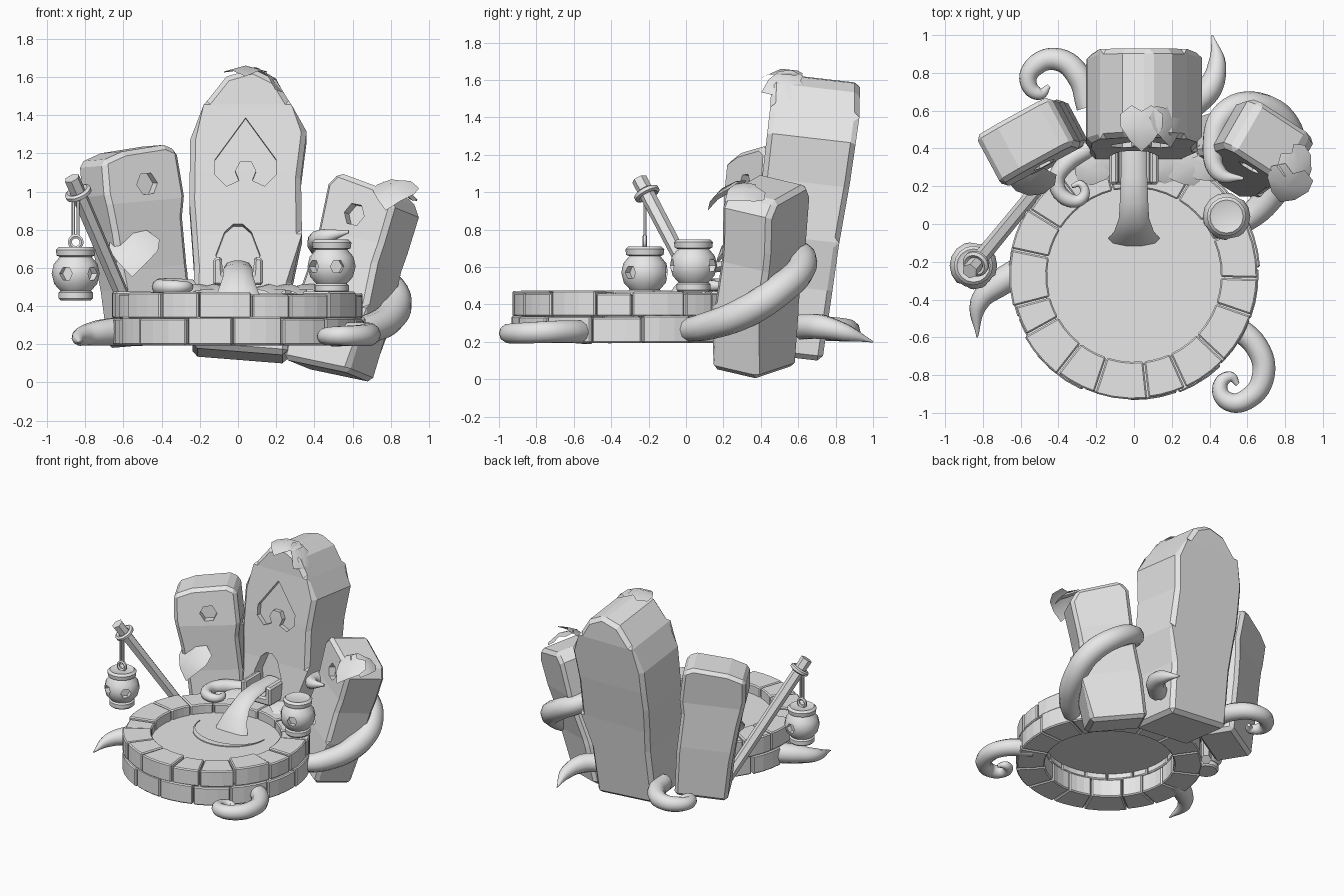
import bpy, bmesh, math, random
from mathutils import Matrix, Vector

if "Cube" in bpy.data.objects:
    bpy.data.objects.remove(bpy.data.objects["Cube"])
random.seed(4)

stone = bpy.data.materials.new("pale_grey")
stone.use_nodes = True
stone.diffuse_color = (0.8, 0.8, 0.8, 1)
stone.node_tree.nodes["Principled BSDF"].inputs["Base Color"].default_value = (0.8, 0.8, 0.8, 1)

BASIN = Vector((0, -0.27, 0))
WATER_Z = 0.40


def place(loc, rx=0, ry=0, rz=0):
    turn = Matrix.Rotation(rz, 4, 'Z') @ Matrix.Rotation(rx, 4, 'X') @ Matrix.Rotation(ry, 4, 'Y')
    return Matrix.Translation(loc) @ turn


def finish(name, bm, matrix=None, smooth=False, closed=True):
    if closed:
        bmesh.ops.recalc_face_normals(bm, faces=bm.faces)
    me = bpy.data.meshes.new(name)
    bm.to_mesh(me)
    bm.free()
    me.materials.append(stone)
    if smooth:
        me.shade_smooth()
        me.set_sharp_from_angle(angle=math.radians(40))
    ob = bpy.data.objects.new(name, me)
    bpy.context.collection.objects.link(ob)
    if matrix:
        ob.matrix_world = matrix
    return ob


def bake(ob, bevel=0, cutters=()):
    """Apply a chamfer and then cut the recesses."""
    if bevel:
        mod = ob.modifiers.new("chamfer", 'BEVEL')
        mod.width, mod.segments, mod.limit_method = bevel, 1, 'ANGLE'
        mod.angle_limit = math.radians(42)
    for c in cutters:
        mod = ob.modifiers.new("recess", 'BOOLEAN')
        mod.operation, mod.object = 'DIFFERENCE', c
    bpy.context.view_layer.update()
    dg = bpy.context.evaluated_depsgraph_get()
    me = bpy.data.meshes.new_from_object(ob.evaluated_get(dg))
    ob.modifiers.clear()
    ob.data = me
    for c in cutters:
        bpy.data.objects.remove(c)


def prism(name, outline, y0, y1, matrix=None, bends=()):
    """Outline in x and z, extruded along y; bends (height, front shift, back shift) move y."""
    bm = bmesh.new()
    face = bm.faces.new([bm.verts.new((x, y0, z)) for x, z in outline])
    new = bmesh.ops.extrude_face_region(bm, geom=[face])["geom"]
    bmesh.ops.translate(bm, vec=(0, y1 - y0, 0), verts=[v for v in new if isinstance(v, bmesh.types.BMVert)])
    for bend in bends[1:-1]:
        bmesh.ops.bisect_plane(bm, geom=bm.verts[:] + bm.edges[:] + bm.faces[:],
                               plane_co=(0, 0, bend[0]), plane_no=(0, 0, 1))
    for v in bm.verts:
        side = 1 if v.co.y < 0 else 2
        for a, b in zip(bends, bends[1:]):
            if a[0] <= v.co.z < b[0]:
                v.co.y += a[side] + (b[side] - a[side]) * (v.co.z - a[0]) / (b[0] - a[0])
                break
    return finish(name, bm, matrix)


def loft(name, rings, matrix=None):
    bm = bmesh.new()
    loops = [[bm.verts.new(p) for p in ring] for ring in rings]
    for a, b in zip(loops, loops[1:]):
        for i in range(len(a)):
            j = (i + 1) % len(a)
            bm.faces.new((a[i], a[j], b[j], b[i]))
    bm.faces.new(loops[0])
    bm.faces.new(loops[-1])
    return finish(name, bm, matrix, smooth=True)


def tube(name, points, radii, cyclic=False, sides=3):
    cu = bpy.data.curves.new(name, 'CURVE')
    cu.dimensions, cu.bevel_depth, cu.bevel_resolution = '3D', 1, sides
    cu.resolution_u, cu.use_fill_caps = 6, True
    sp = cu.splines.new('BEZIER')
    sp.bezier_points.add(len(points) - 1)
    sp.use_cyclic_u = cyclic
    for i, (bp, p) in enumerate(zip(sp.bezier_points, points)):
        bp.co, bp.radius = p, radii[min(i, len(radii) - 1)]
        bp.handle_left_type = bp.handle_right_type = 'AUTO'
    tmp = bpy.data.objects.new(name + "_path", cu)
    bpy.context.collection.objects.link(tmp)
    bpy.context.view_layer.update()
    me = bpy.data.meshes.new_from_object(tmp.evaluated_get(bpy.context.evaluated_depsgraph_get()))
    bpy.data.objects.remove(tmp)
    bm = bmesh.new()
    bm.from_mesh(me)
    return finish(name, bm, smooth=True)


def polygon(n, r, cx=0, cz=0):
    return [(cx + r * math.cos(math.tau * i / n), cz + r * math.sin(math.tau * i / n)) for i in range(n)]


def mirrored(half):
    return half + [(-x, z) for x, z in reversed(half) if x]


# Basin: two courses of wedge bricks
def course(name, count, z0, z1, start, radius):
    bm = bmesh.new()
    cuts = [start + math.tau * (i + random.uniform(-0.2, 0.2)) / count for i in range(count)]
    for a, b in zip(cuts, cuts[1:] + [cuts[0] + math.tau]):
        a, b = a + 0.006, b - 0.006
        outer, top = radius + random.uniform(-0.01, 0.008), z1 + random.uniform(-0.012, 0.006)
        loops = []
        for k in range(4):
            t = a + (b - a) * k / 3
            d = Vector((math.cos(t), math.sin(t), 0))
            loops.append([bm.verts.new(BASIN + d * r + Vector((0, 0, z)))
                          for r, z in ((0.46, z0), (outer, z0), (outer, top), (0.46, top))])
        for p, q in zip(loops, loops[1:]):
            for i in range(4):
                bm.faces.new((p[i], p[i - 1], q[i - 1], q[i]))
        bm.faces.new(loops[0])
        bm.faces.new(loops[-1])
    bake(finish(name, bm), 0.008)


course("lower_bricks", 15, 0.195, 0.338, 0.1, 0.662)
course("upper_bricks", 17, 0.336, 0.47, 0.0, 0.658)
lay = Matrix.Rotation(-math.pi / 2, 4, 'X')
prism("water", polygon(40, 0.48), 0, 0.02, Matrix.Translation(BASIN + Vector((0, 0, WATER_Z))) @ lay)
arc = [math.pi + math.pi * i / 20 for i in range(21)]
crescent = [(0.28 * math.cos(t), 0.28 * math.sin(t)) for t in arc]
crescent += [(0.28 * math.cos(t), 0.23 * math.sin(t)) for t in reversed(arc[1:-1])]
prism("ripple", crescent, 0, 0.008, Matrix.Translation((0, -0.07, WATER_Z + 0.007)) @ lay)

# Tall middle stone with spade recess and spout arch
m = place((0, 0.51, 0.14), rx=-0.115)
outline = [(-0.24, 0.02), (0.26, -0.02), (0.28, 0.36), (0.335, 0.62), (0.33, 0.92), (0.36, 1.16), (0.28, 1.3),
           (0.2, 1.43), (0.08, 1.49), (-0.06, 1.45), (-0.18, 1.3), (-0.25, 1.12), (-0.255, 0.8), (-0.23, 0.45)]
spade = mirrored([(0, 0.19), (0.08, 0.08), (0.16, -0.03), (0.16, -0.11), (0.1, -0.17), (0.035, -0.14),
                  (0.055, -0.09), (0.03, -0.04)])
arch = mirrored([(0.1, 0.36), (0.115, 0.51), (0.07, 0.63), (0.025, 0.67)])
middle = prism("middle_stone", outline, -0.22, 0.22, m,
               ((-0.1, 0, 0), (0.62, 0.02, 0.02), (0.95, 0.01, 0.04), (1.3, 0.01, 0.05), (1.6, -0.01, 0.02)))
bake(middle, 0.028, [prism("spade_cutter", [(x + 0.04, z + 1.04) for x, z in spade], -0.4, -0.17, m),
                     prism("arch_cutter", arch, -0.4, -0.1, m)])

# Side stones with hexagonal recesses
m = place((-0.45, 0.45, 0.2), rx=-0.04, ry=-0.08, rz=0.49)
side = [(-0.2, 0), (0.18, 0), (0.19, 0.35), (0.18, 0.65), (0.2, 0.76), (0.19, 1.0), (0.12, 1.035), (-0.13, 1.02),
        (-0.26, 0.98), (-0.27, 0.8), (-0.24, 0.6), (-0.21, 0.3)]
bake(prism("left_stone", side, -0.14, 0.14, m,
           ((0, 0, 0), (0.4, 0.01, 0.01), (0.75, -0.01, 0), (1.1, 0.02, 0.03))), 0.025,
     [prism("left_cutter", polygon(6, 0.062, -0.02, 0.84), -0.3, -0.09, m)])
m = place((0.475, 0.36, 0.06), rx=-0.2, ry=0.18, rz=-0.52)
side = [(-0.21, 0), (0.2, 0), (0.22, 0.35), (0.2, 0.6), (0.22, 0.9), (0.16, 0.98), (-0.16, 1.02), (-0.21, 0.95),
        (-0.2, 0.6), (-0.22, 0.3)]
bake(prism("right_stone", side, -0.145, 0.145, m,
           ((0, 0, 0), (0.35, -0.01, -0.01), (0.7, 0, 0.01), (1.1, -0.02, 0))), 0.025,
     [prism("right_cutter", polygon(6, 0.062, 0, 0.82), -0.3, -0.1, m)])

# Spout trough and falling stream
trough = mirrored([(0.13, 0), (0.13, 0.14), (0.085, 0.15), (0.08, 0.06)])
bake(prism("spout", trough, -0.1, 0.1, place((0, 0.31, 0.51))), 0.012)
rings = []
for y, z, w, h, tilt in ((0.44, 0.6, 0.07, 0.03, 0), (0.25, 0.61, 0.07, 0.03, 0.1), (0.12, 0.595, 0.075, 0.03, 0.4),
                         (0.03, 0.55, 0.08, 0.03, 0.8), (-0.04, 0.48, 0.105, 0.03, 1.0), (-0.08, 0.39, 0.14, 0.04, 1.2)):
    rings.append([(w * c, y - h * s * math.sin(tilt), z + h * s * math.cos(tilt)) for c, s in polygon(10, 1)])
loft("stream", rings)

# Vines
tube("front_vine", [(0.5, -0.52, 0.25), (0.65, -0.65, 0.255), (0.685, -0.8, 0.25), (0.61, -0.92, 0.245),
                    (0.5, -0.94, 0.245), (0.455, -0.86, 0.24), (0.51, -0.81, 0.235), (0.55, -0.85, 0.235)],
     [0.065, 0.062, 0.06, 0.056, 0.05, 0.04, 0.03, 0.012])
tube("left_vine", [(-0.58, -0.24, 0.27), (-0.72, -0.32, 0.26), (-0.82, -0.42, 0.24), (-0.83, -0.6, 0.21)],
     [0.08, 0.07, 0.05, 0.004])
tube("back_left_vine", [(-0.24, 0.62, 0.27), (-0.29, 0.78, 0.27), (-0.4, 0.87, 0.26), (-0.52, 0.84, 0.255),
                        (-0.56, 0.75, 0.25), (-0.5, 0.69, 0.245), (-0.45, 0.73, 0.24)],
     [0.065, 0.065, 0.06, 0.055, 0.045, 0.035, 0.012])
tube("back_right_vine", [(0.3, 0.62, 0.28), (0.4, 0.72, 0.28), (0.44, 0.85, 0.25), (0.415, 1.0, 0.2)],
     [0.07, 0.068, 0.048, 0.004])
tube("wrapping_vine", [(0.53, -0.02, 0.26), (0.68, 0.1, 0.28), (0.81, 0.32, 0.36), (0.81, 0.49, 0.47),
                       (0.66, 0.62, 0.6), (0.48, 0.58, 0.69), (0.42, 0.42, 0.73), (0.45, 0.27, 0.76),
                       (0.58, 0.24, 0.79)], [0.06, 0.075, 0.085, 0.085, 0.078, 0.068, 0.058, 0.045, 0.008])
tube("basin_vine", [(-0.24, 0.4, 0.49), (-0.36, 0.32, 0.5), (-0.41, 0.22, 0.5), (-0.35, 0.13, 0.5),
                    (-0.27, 0.14, 0.5), (-0.28, 0.21, 0.5), (-0.33, 0.2, 0.5)],
     [0.05, 0.05, 0.042, 0.038, 0.03, 0.02, 0.01])

# Leaning pole, ring and hanging cord
foot, tip = Vector((-0.5, 0.2, 0.21)), Vector((-0.87, -0.25, 1.07))
tube("pole", [foot, tip], [0.038, 0.042], sides=1)
around = (tip - foot).to_track_quat('Z', 'Y')
hook = foot.lerp(tip, 0.91)
tube("pole_ring", [hook + around @ Vector((c, s, 0)) for c, s in polygon(8, 0.055)], [0.018], True, 1)
for dx in (-0.012, 0.012):
    tube("cord", [(-0.85 + dx, -0.22, 0.98), (-0.85 + dx, -0.22, 0.76)], [0.009], sides=1)
tube("lantern_loop", [(-0.85 + x, -0.22, 0.735 + z) for x, z in polygon(8, 0.03)], [0.012], True, 1)


# Lanterns
def lantern(name, loc, holes):
    profile = [(0.08, 0), (0.09, 0.01), (0.09, 0.04), (0.08, 0.05), (0.112, 0.085), (0.126, 0.14), (0.115, 0.19),
               (0.083, 0.228), (0.1, 0.235), (0.104, 0.265), (0.088, 0.28), (0.075, 0.275)]
    body = loft(name, [[(x, y, z) for x, y in polygon(16, r)] for r, z in profile], Matrix.Translation(loc))
    bake(body, 0, [prism("hole_cutter", polygon(6, 0.037, 0, 0.14), -0.2, -0.08, place(loc, rz=a)) for a in holes])


lantern("hanging_lantern", (-0.85, -0.22, 0.43), (-0.45, 0.85, 3.0))
lantern("standing_lantern", (0.49, 0.04, 0.468), (0.25, -0.9, 2.6))


# Leaves
def leaf(name, loc, size, rx=0, ry=0, rz=0):
    half = [(0, 0.36), (0.22, 0.48), (0.47, 0.28), (0.46, 0), (0.26, -0.3), (0, -0.55)]
    bm = bmesh.new()
    rim = [bm.verts.new((x * size, y * size, -0.6 * size * (x * x + y * y))) for x, y in mirrored(half)]
    mid = bm.verts.new((0, 0, 0))
    for i in range(len(rim)):
        bm.faces.new((mid, rim[i], rim[i - 1]))
    finish(name, bm, place(loc, rx, ry, rz), smooth=True, closed=False)


leaf("crown_leaf", (0.04, 0.51, 1.66), 0.24, rx=0.1)
leaf("crown_side_leaf", (0.2, 0.53, 1.59), 0.24, rx=0.2, ry=0.8, rz=0.2)
leaf("left_leaf", (-0.55, 0.19, 0.71), 0.28, rx=1.0, rz=-0.1)
leaf("right_leaf", (0.88, 0.31, 1.02), 0.22, rx=0.3, ry=0.5, rz=0.5)
leaf("right_hanging_leaf", (0.81, 0.19, 1.02), 0.25, rx=0.65, ry=0.1, rz=-0.4)
for x, y, turn in ((-0.23, 0.29, -0.6), (-0.13, 0.32, -0.2), (0.17, 0.3, 0.3), (0.28, 0.29, 0.6), (0.4, 0.31, 0.9)):
    leaf("ground_leaf", (x, y, 0.515), 0.22, rx=0.2, rz=turn)
